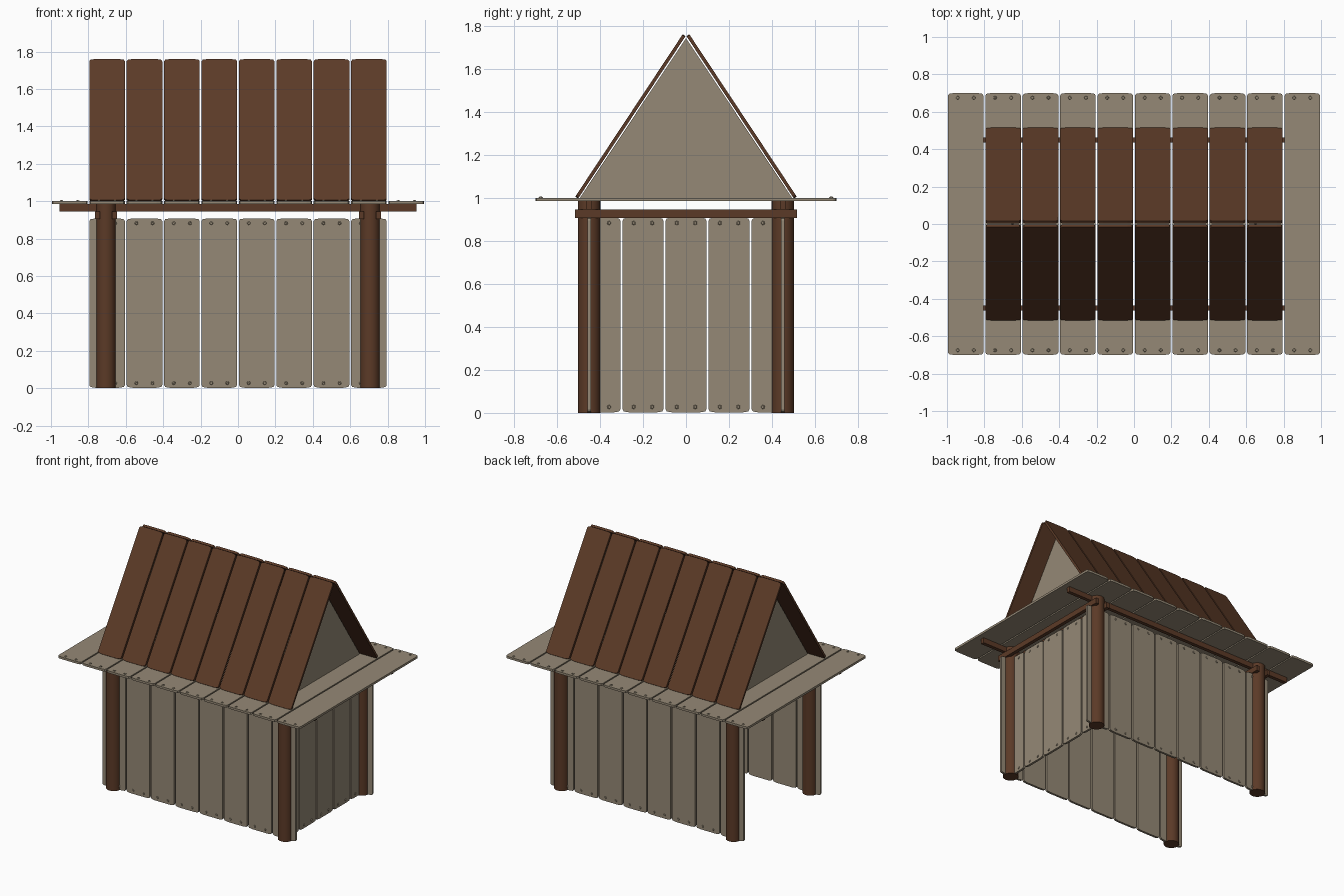
import bpy, bmesh, math
from mathutils import Matrix, Vector

if "Cube" in bpy.data.objects:
    bpy.data.objects.remove(bpy.data.objects["Cube"], do_unlink=True)


def material(name, rgb):
    m = bpy.data.materials.new(name)
    m.use_nodes = True
    m.diffuse_color = (*rgb, 1)
    m.node_tree.nodes["Principled BSDF"].inputs["Base Color"].default_value = (*rgb, 1)
    return m


TAN = material("weathered_tan_wood", (0.30, 0.25, 0.18))
BROWN = material("dark_brown_wood", (0.105, 0.042, 0.02))
THICK, WIDTH, STEP = 0.016, 0.19, 0.2
WALL_LENGTH = 0.905


def finish(name, bm, mat, matrix=Matrix()):
    bmesh.ops.recalc_face_normals(bm, faces=bm.faces)
    mesh = bpy.data.meshes.new(name)
    bm.to_mesh(mesh)
    bm.free()
    mesh.materials.append(mat)
    obj = bpy.data.objects.new(name, mesh)
    bpy.context.scene.collection.objects.link(obj)
    obj.matrix_world = matrix
    return obj


def extrude(bm, outline, depth):
    """Close an outline in the local XY plane and give it a centred depth."""
    face = bm.faces.new([bm.verts.new((x, y, -depth / 2)) for x, y in outline])
    side = bmesh.ops.extrude_face_region(bm, geom=[face])["geom"]
    verts = [v for v in side if isinstance(v, bmesh.types.BMVert)]
    bmesh.ops.translate(bm, verts=verts, vec=(0, 0, depth))


def plank(name, length, mat, matrix, nails=True):
    """Board along local Y with softened corners and nail heads on local +Z."""
    bm = bmesh.new()
    w, h = WIDTH / 2, length / 2
    corner = [(w, h - 0.014), (w - 0.006, h - 0.004), (w - 0.03, h)]
    top = corner + [(-x, y) for x, y in reversed(corner)]
    extrude(bm, top + [(-x, -y) for x, y in top], THICK)
    if nails:
        for sx in (-1, 1):
            for sy in (-1, 1):
                spot = Vector((sx * 0.043, sy * (h - 0.025), THICK / 2))
                for r, lift in ((0.01, 0.001), (0.006, 0.003)):
                    bmesh.ops.create_cone(
                        bm, cap_ends=True, segments=8, radius1=r, radius2=r * 0.8,
                        depth=0.004, matrix=Matrix.Translation(spot + Vector((0, 0, lift))))
    return finish(name, bm, mat, matrix)


def row(name, count, length, mat, base, nails=True):
    """Lay planks side by side along the local X of a base matrix."""
    for i in range(count):
        shift = Matrix.Translation(((i - (count - 1) / 2) * STEP, 0, 0))
        plank(f"{name}_{i + 1}", length, mat, base @ shift, nails)


def beam(name, centre, size):
    bm = bmesh.new()
    bmesh.ops.create_cube(bm, size=1, matrix=Matrix.Diagonal((*size, 1)))
    return finish(name, bm, BROWN, Matrix.Translation(centre))


POST_X, POST_Y, POST_TOP = 0.706, 0.45, 0.984
stand = Matrix.Rotation(math.pi / 2, 4, "X")
pitch = Matrix.Rotation(math.radians(56.5), 4, "X")

# Long walls and roof slopes, front then back
for side, turn in (("front", 0), ("back", math.pi)):
    spin = Matrix.Rotation(turn, 4, "Z")
    wall = spin @ Matrix.Translation((0, -POST_Y, 0.455)) @ stand
    row(f"{side}_wall_plank", 8, WALL_LENGTH, TAN, wall)
    slope = spin @ Matrix.Translation((0, -0.2585, 1.378)) @ pitch
    row(f"{side}_roof_plank", 8, WALL_LENGTH, BROWN, slope, nails=False)

# Closed end wall on the left; the other end stays open
end = Matrix.Rotation(math.pi / 2, 4, "Z") @ Matrix.Translation((0, -POST_X, 0.455)) @ stand
row("end_wall_plank", 5, WALL_LENGTH, TAN, end)

# Flat deck under the roof
row("deck_plank", 10, 1.4, TAN, Matrix.Translation((0, 0, 0.992)))

# Posts and the paired cross beams that clamp them
for sx, end_name in ((1, "left"), (-1, "right")):
    for sy, side in ((-1, "front"), (1, "back")):
        bm = bmesh.new()
        bmesh.ops.create_cone(bm, cap_ends=True, segments=20, radius1=0.052,
                              radius2=0.052, depth=POST_TOP)
        post = finish(f"{side}_{end_name}_post", bm, BROWN,
                      Matrix.Translation((sx * POST_X, sy * POST_Y, POST_TOP / 2)))
        bpy.ops.object.select_all(action="DESELECT")
        post.select_set(True)
        bpy.context.view_layer.objects.active = post
        bpy.ops.object.shade_smooth_by_angle(angle=math.radians(40))
    for k, place in ((1, "outer"), (-1, "inner")):
        beam(f"{end_name}_{place}_cross_beam",
             (sx * (POST_X + k * sx * 0.046), 0, 0.925), (0.026, 1.03, 0.04))

# Long beams carrying the deck
for sy, side in ((-1, "front"), (1, "back")):
    beam(f"{side}_long_beam", (0, sy * POST_Y, 0.965), (1.91, 0.026, 0.038))

# Gable panels set back inside the roof
for sx, end_name in ((1, "left"), (-1, "right")):
    bm = bmesh.new()
    extrude(bm, [(-0.493, 1.0), (0.493, 1.0), (0, 1.742)], 0.012)
    finish(f"{end_name}_gable", bm, TAN, Matrix.Translation((sx * 0.65, 0, 0))
           @ Matrix.Rotation(math.pi / 2, 4, "Z") @ stand)
